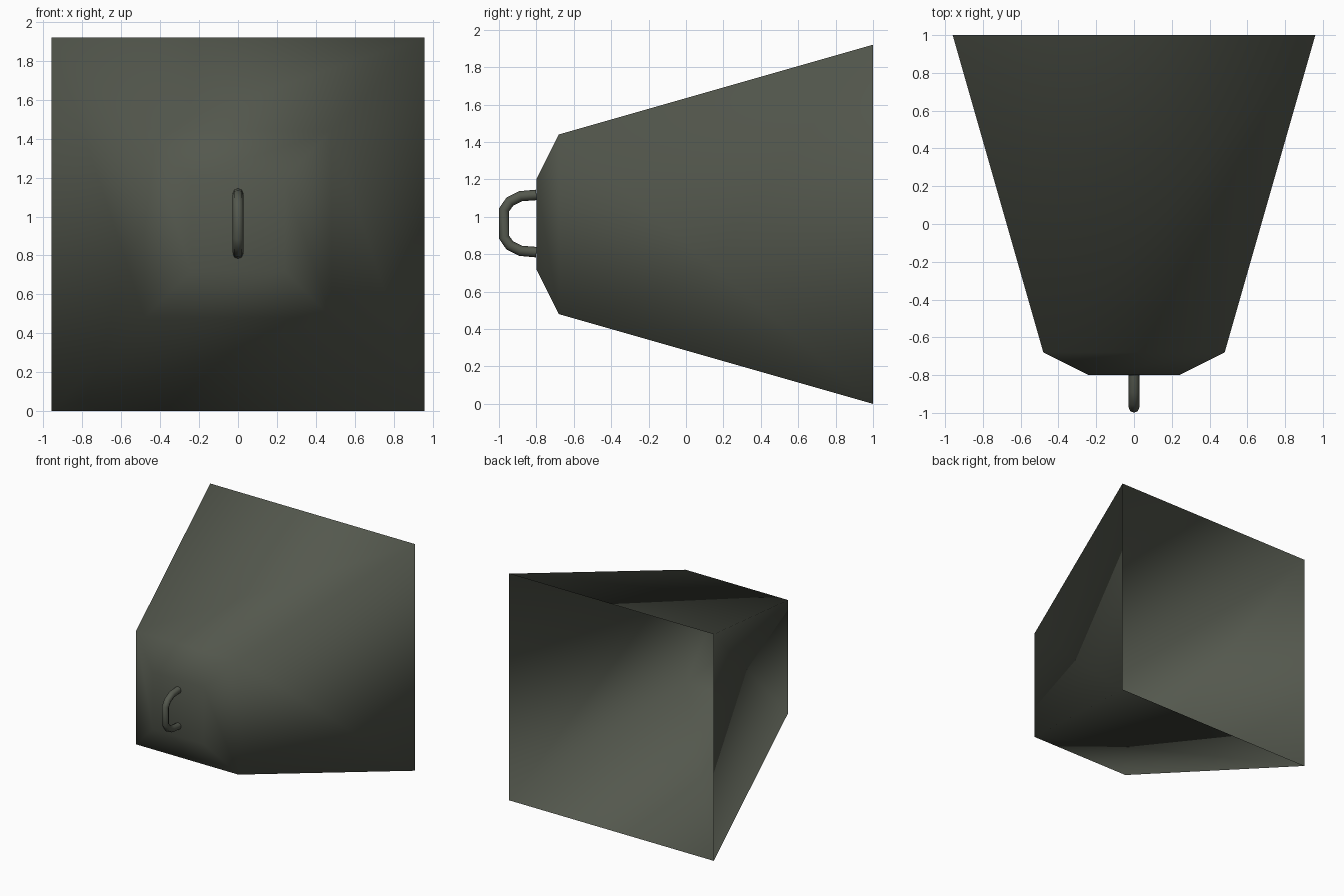
import bpy, bmesh

if "Cube" in bpy.data.objects:
    bpy.data.objects.remove(bpy.data.objects["Cube"])

MID = 0.96  # height of the centre axis


def material(name, rgb):
    m = bpy.data.materials.new(name)
    m.diffuse_color = (*rgb, 1.0)
    m.use_nodes = True
    m.node_tree.nodes["Principled BSDF"].inputs["Base Color"].default_value = m.diffuse_color
    return m


olive = material("dark olive grey", (0.088, 0.097, 0.075))


def add_object(name, mesh):
    mesh.materials.clear()
    mesh.materials.append(olive)
    for p in mesh.polygons:
        p.use_smooth = True
    ob = bpy.data.objects.new(name, mesh)
    bpy.context.collection.objects.link(ob)
    return ob


# Tapered square shell: closed small front, open wide back (y, half width)
bm = bmesh.new()
rings = []
for y, h in [(-0.80, 0.24), (-0.68, 0.48), (1.0, 0.96)]:
    rings.append([bm.verts.new((sx * h, y, MID + sz * h))
                  for sx, sz in [(-1, -1), (1, -1), (1, 1), (-1, 1)]])
bm.faces.new(rings[0])
for a, b in zip(rings, rings[1:]):
    for i in range(4):
        j = (i + 1) % 4
        bm.faces.new((a[j], a[i], b[i], b[j]))
bmesh.ops.recalc_face_normals(bm, faces=bm.faces)
mesh = bpy.data.meshes.new("tapered_shell")
bm.to_mesh(mesh)
bm.free()
add_object("tapered_shell", mesh)

# Loop handle on the front: mirrored path (y, height above the axis)
half = [(-0.80, 0.153), (-0.885, 0.146), (-0.942, 0.117), (-0.972, 0.074)]
path = half + [(y, -z) for y, z in reversed(half)]
curve = bpy.data.curves.new("handle_path", 'CURVE')
curve.dimensions = '3D'
curve.bevel_depth = 0.028
curve.bevel_resolution = 2
spline = curve.splines.new('POLY')
spline.points.add(len(path) - 1)
for pt, (y, z) in zip(spline.points, path):
    pt.co = (0, y, MID + 0.004 + z, 1)
helper = bpy.data.objects.new("handle_path", curve)
bpy.context.collection.objects.link(helper)
bpy.context.view_layer.update()
deps = bpy.context.evaluated_depsgraph_get()
tube = bpy.data.meshes.new_from_object(helper.evaluated_get(deps))
bpy.data.objects.remove(helper)
add_object("front_handle", tube)
